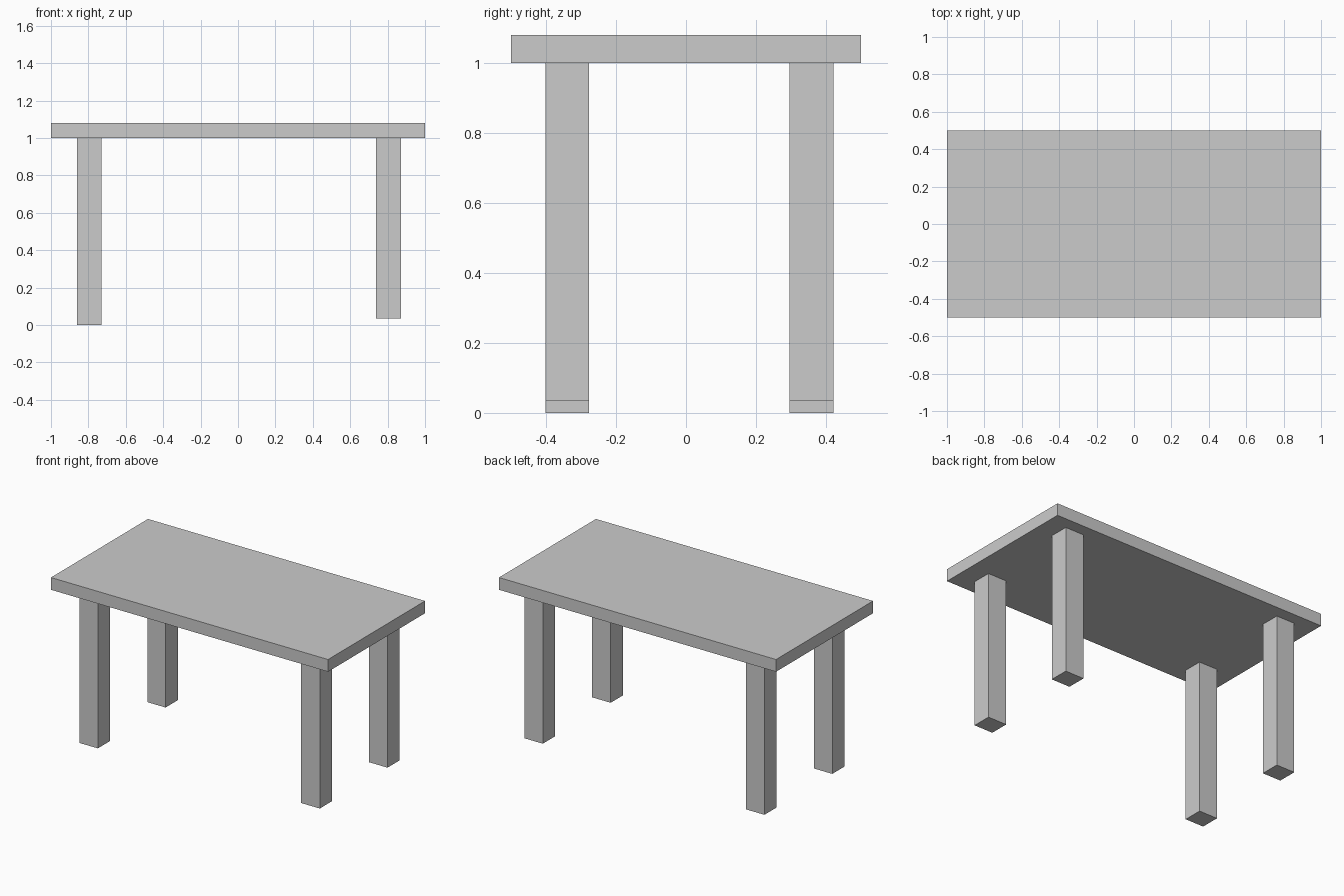
import bpy

if "Cube" in bpy.data.objects:
    bpy.data.objects.remove(bpy.data.objects["Cube"])


def box(name, x, y, z):
    """Add a box spanning the given (min, max) ranges."""
    spans = (x, y, z)
    bpy.ops.mesh.primitive_cube_add(size=1, location=[(a + b) / 2 for a, b in spans])
    obj = bpy.context.object
    obj.name = name
    obj.scale = [b - a for a, b in spans]
    bpy.ops.object.transform_apply(location=False, rotation=False, scale=True)
    return obj


# Table top
box("table_top", (-1, 1), (-0.5, 0.5), (1.0, 1.08))

# Legs, set slightly into the top; the right pair ends a little above the floor
sides = {"left": ((-0.862, -0.73), 0.0), "right": ((0.738, 0.872), 0.036)}
depths = {"front": (-0.402, -0.277), "back": (0.296, 0.422)}
for side, (x, foot) in sides.items():
    for depth, y in depths.items():
        box(f"{depth}_{side}_leg", x, y, (foot, 1.03))
